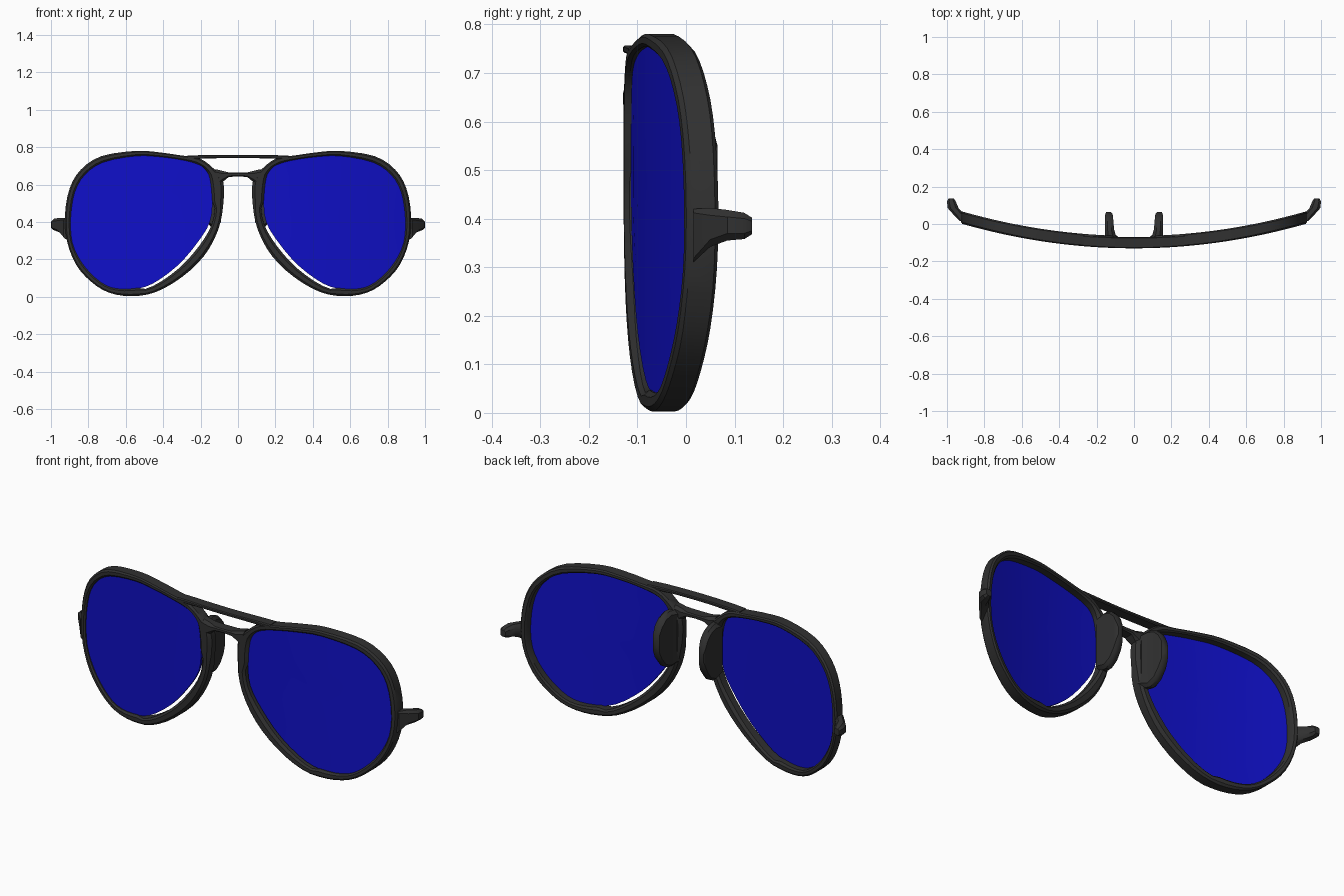
import bpy, bmesh
from math import radians
from mathutils import Vector

old = bpy.data.objects.get("Cube")
if old:
    bpy.data.objects.remove(old, do_unlink=True)


def material(name, rgb):
    m = bpy.data.materials.new(name)
    m.use_nodes = True
    m.diffuse_color = (*rgb, 1)
    bsdf = m.node_tree.nodes["Principled BSDF"]
    bsdf.inputs["Base Color"].default_value = (*rgb, 1)
    bsdf.inputs["Roughness"].default_value = 0.6
    return m


BLACK = material("charcoal frame", (0.03, 0.03, 0.03))
BLUE = material("blue lens", (0.005, 0.005, 0.58))
DEPTH = 0.066


def front(x):
    """Wrap-around curve of the front face."""
    return -0.13 + 0.155 * x * x


def loft(name, rings, mat, closed=False, mirror=True):
    """Skin equal-length rings of points; cap the ends unless closed."""
    bm = bmesh.new()
    loops = [[bm.verts.new(p) for p in ring] for ring in rings]
    n = len(loops[0])
    pairs = list(zip(loops, loops[1:]))
    if closed:
        pairs.append((loops[-1], loops[0]))
    else:
        bm.faces.new(loops[0])
        bm.faces.new(loops[-1])
    for a, b in pairs:
        for i in range(n):
            j = (i + 1) % n
            bm.faces.new((a[i], a[j], b[j], b[i]))
    bmesh.ops.recalc_face_normals(bm, faces=bm.faces)
    mesh = bpy.data.meshes.new(name)
    bm.to_mesh(mesh)
    bm.free()
    mesh.materials.append(mat)
    ob = bpy.data.objects.new(name, mesh)
    bpy.context.collection.objects.link(ob)
    bpy.ops.object.select_all(action='DESELECT')
    ob.select_set(True)
    bpy.context.view_layer.objects.active = ob
    bpy.ops.object.shade_smooth_by_angle(angle=radians(35))
    if mirror:
        ob.modifiers.new("Mirror", 'MIRROR').use_mirror_merge = False
    return ob


def chamfered(u0, u1, v0, v1, amount=0.25):
    """Eight corners of a chamfered rectangle."""
    c = amount * min(u1 - u0, v1 - v0)
    return [(u0 + c, v0), (u1 - c, v0), (u1, v0 + c), (u1, v1 - c),
            (u1 - c, v1), (u0 + c, v1), (u0, v1 - c), (u0, v0 + c)]


def smooth_loop(points, steps=3):
    """Closed Catmull-Rom curve through the points."""
    out, n = [], len(points)
    for i in range(n):
        a, b, c, d = (Vector(points[(i + k) % n]) for k in (-1, 0, 1, 2))
        for s in range(steps):
            t = s / steps
            out.append(0.5 * (2 * b + (c - a) * t + (2 * a - 5 * b + 4 * c - d) * t * t
                              + (3 * b - a - 3 * c + d) * t ** 3))
    return out


# Teardrop outline: rim outside x, z then lens edge x, z
OUTLINE = [
    (.545, .78, .545, .755), (.73, .752, .72, .722), (.84, .68, .82, .655),
    (.9, .58, .875, .56), (.925, .44, .897, .42), (.915, .3, .888, .29),
    (.865, .17, .84, .185), (.785, .08, .765, .1), (.69, .022, .68, .048),
    (.57, .003, .57, .04), (.44, .025, .46, .068), (.3, .105, .325, .165),
    (.18, .22, .22, .285), (.105, .36, .15, .4), (.078, .5, .137, .52),
    (.08, .62, .147, .63), (.13, .685, .175, .685), (.205, .74, .225, .715),
    (.3, .755, .31, .735), (.42, .772, .42, .75)]
outline = smooth_loop(OUTLINE)

# Rims, leaving a sliver of a gap along the lower nose side
rim = []
for ox, oz, lx, lz in outline:
    outer, lens = Vector((ox, oz)), Vector((lx, lz))
    gap = 0.25 if lx < 0.5 and lz < 0.5 else -0.08
    inner = lens.lerp(outer, gap)
    ring = []
    for u, v in chamfered(0, (outer - inner).length, 0, DEPTH):
        p = inner + (outer - inner).normalized() * u
        ring.append((p.x, front(p.x) + v, p.y))
    rim.append(ring)
loft("rim", rim, BLACK, closed=True)

# Lenses: thin curved sheets
centre = Vector((0.53, 0.42))
sheet = []
scales = (0.05, 0.3, 0.55, 0.8, 1)
for offset, sizes in ((0.014, scales), (0.026, scales[::-1])):
    for s in sizes:
        pts = [centre.lerp(Vector((p[2], p[3])), s) for p in outline]
        sheet.append([(p.x, front(p.x) + offset, p.y) for p in pts])
loft("lens", sheet, BLUE)


def crossbar(name, half, depth):
    """Symmetric bar across the nose from x, bottom, top stations."""
    stations = [(-x, a, b) for x, a, b in half[:0:-1]] + half
    loft(name, [[(x, front(x) + v, z) for v, z in chamfered(0, depth, a, b)]
                for x, a, b in stations], BLACK, mirror=False)


crossbar("brow_bar", [(0, .741, .757), (.1, .741, .757), (.2, .738, .757),
                      (.27, .735, .755)], 0.058)
crossbar("nose_bridge", [(0, .644, .664), (.05, .64, .665), (.08, .615, .672),
                         (.12, .59, .682)], 0.06)


def along_y(name, stations, amount):
    """Solid from y, x range, z range stations."""
    loft(name, [[(x, y, z) for x, z in chamfered(*box, amount)]
                for y, *box in stations], BLACK)


# Nose pads and temple hinges
along_y("nose_pad", [(-.085, .09, .155, .38, .66), (-.03, .106, .156, .37, .665),
                     (.01, .11, .155, .39, .65), (.04, .112, .155, .43, .62),
                     (.057, .116, .153, .47, .58), (.065, .125, .147, .5, .55)], 0.3)
along_y("temple_hinge", [(.015, .9, .932, .31, .42), (.05, .905, .965, .342, .422),
                         (.085, .938, .996, .355, .418), (.12, .953, 1, .358, .412),
                         (.136, .963, .992, .368, .402)], 0.25)
